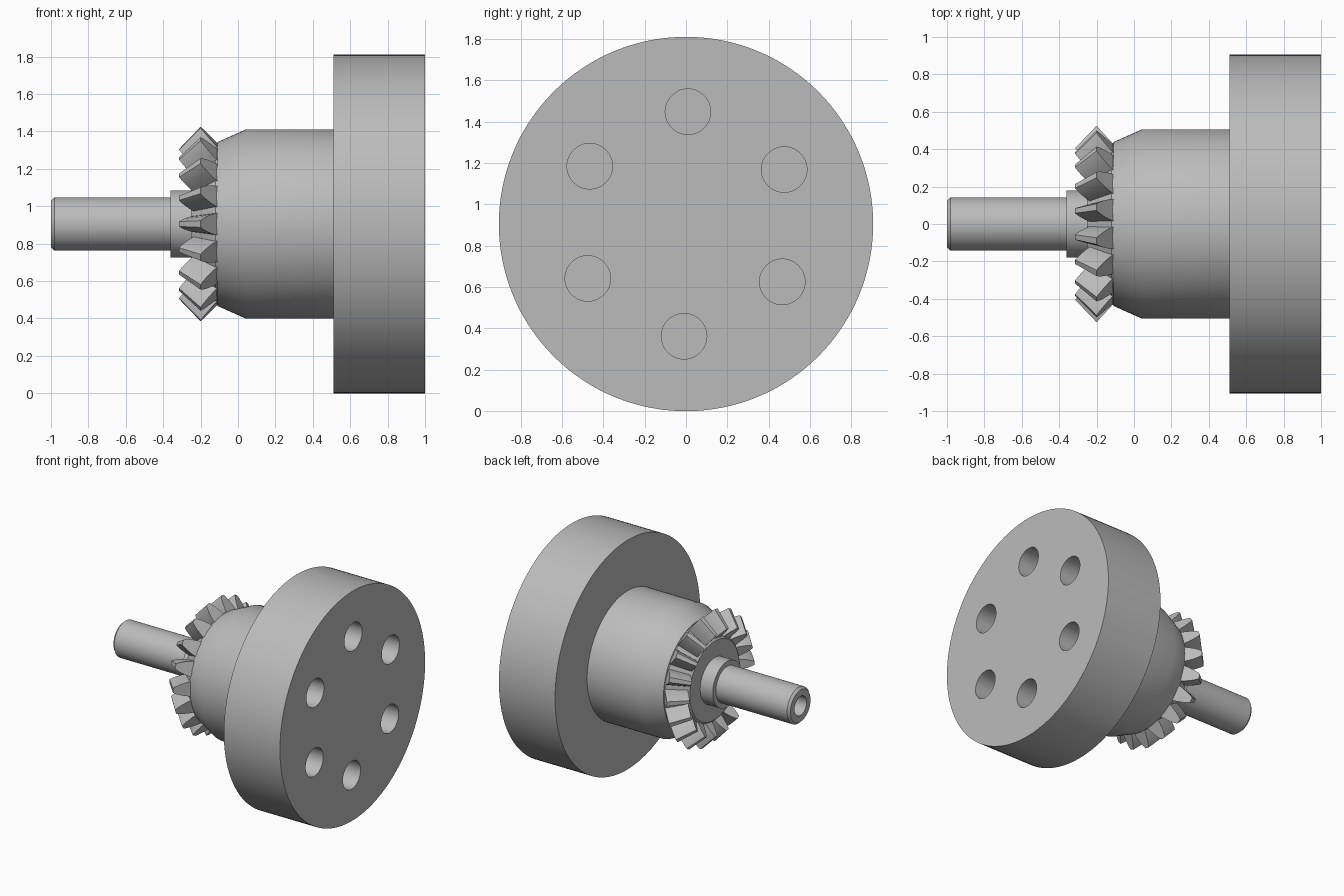
import bpy, bmesh
from math import radians, sin, cos, pi
from mathutils import Matrix, Vector

if "Cube" in bpy.data.objects:
    bpy.data.objects.remove(bpy.data.objects["Cube"], do_unlink=True)

AXIS = 0.905          # height of the axis of rotation, which runs along x
TEETH = 18

steel = bpy.data.materials.new("grey_steel")
steel.use_nodes = True
GREY = (0.5, 0.5, 0.5, 1)
steel.diffuse_color = GREY
steel.node_tree.nodes["Principled BSDF"].inputs["Base Color"].default_value = GREY


def finish(name, bm):
    """Turn a bmesh into a named object standing on the axis."""
    bmesh.ops.remove_doubles(bm, verts=bm.verts, dist=1e-5)
    bmesh.ops.recalc_face_normals(bm, faces=bm.faces)
    mesh = bpy.data.meshes.new(name)
    bm.to_mesh(mesh)
    bm.free()
    mesh.materials.append(steel)
    obj = bpy.data.objects.new(name, mesh)
    obj.location.z = AXIS
    bpy.context.collection.objects.link(obj)
    return obj


def smooth(obj):
    bpy.ops.object.select_all(action="DESELECT")
    obj.select_set(True)
    bpy.context.view_layer.objects.active = obj
    bpy.ops.object.shade_smooth_by_angle(angle=radians(32))


def lathe(name, profile, steps=96):
    """Spin (x, radius) points around the x axis."""
    bm = bmesh.new()
    verts = [bm.verts.new((x, 0, r)) for x, r in profile]
    edges = [bm.edges.new(pair) for pair in zip(verts, verts[1:])]
    bmesh.ops.spin(bm, geom=verts + edges, cent=(0, 0, 0), axis=(1, 0, 0),
                   angle=2 * pi, steps=steps, use_merge=True)
    return finish(name, bm)


# Turned parts
shaft = lathe("shaft", [(-0.6, 0), (-0.6, 0.075), (-1, 0.075), (-1, 0.125),
                        (-0.982, 0.142), (-0.34, 0.142), (-0.34, 0)])
collar = lathe("collar", [(-0.36, 0), (-0.36, 0.18), (-0.24, 0.18), (-0.24, 0)])
gear_core = lathe("gear_core", [(-0.25, 0), (-0.25, 0.31), (-0.12, 0.432),
                                (-0.1, 0.432), (-0.1, 0)])
hub = lathe("hub", [(-0.11, 0), (-0.11, 0.438), (0.04, 0.505), (0.52, 0.505), (0.52, 0)])
flange = lathe("flange", [(0.51, 0), (0.51, 0.905), (1, 0.905), (1, 0)], 128)

# Bevel gear teeth: curved-flank sections at the small and the large end
SMALL = (Vector((-0.235, 0, 0.315)), Vector((-0.315, 0, 0.405)), 0.72)
LARGE = (Vector((-0.108, 0, 0.425)), Vector((-0.2, 0, 0.525)), 1.0)
FLANK = [(0, 0.060), (0.3, 0.053), (0.6, 0.042), (0.85, 0.029), (1, 0.018)]
bm = bmesh.new()
for i in range(TEETH):
    turn = Matrix.Rotation(radians(90) + 2 * pi * i / TEETH, 3, "X")
    rings = []
    for root, tip, scale in (SMALL, LARGE):
        left = [root.lerp(tip, t) + Vector((0, w * scale, 0)) for t, w in FLANK]
        right = [root.lerp(tip, t) - Vector((0, w * scale, 0)) for t, w in reversed(FLANK)]
        rings.append([bm.verts.new(turn @ p) for p in left + right])
    count = len(rings[0])
    for k in range(count):
        n = (k + 1) % count
        bm.faces.new((rings[0][k], rings[0][n], rings[1][n], rings[1][k]))
    for ring in rings:
        bm.faces.new(ring)
gear_teeth = finish("gear_teeth", bm)

# Six blind bolt holes in the flange
bm = bmesh.new()
for i in range(6):
    a = radians(89 - 60 * i)
    place = Matrix.Translation((0.85, 0.543 * cos(a), 0.543 * sin(a)))
    bmesh.ops.create_cone(bm, cap_ends=True, segments=48, radius1=0.11, radius2=0.11,
                          depth=0.5, matrix=place @ Matrix.Rotation(pi / 2, 4, "Y"))
cutter = finish("bolt_hole_cutter", bm)
cutter.hide_render = True
cut = flange.modifiers.new("bolt_holes", "BOOLEAN")
cut.operation = "DIFFERENCE"
cut.solver = "EXACT"
cut.object = cutter
bpy.context.view_layer.objects.active = flange
bpy.ops.object.modifier_apply(modifier=cut.name)
bpy.data.objects.remove(cutter, do_unlink=True)

for part in (shaft, collar, gear_core, hub, flange, gear_teeth):
    smooth(part)
